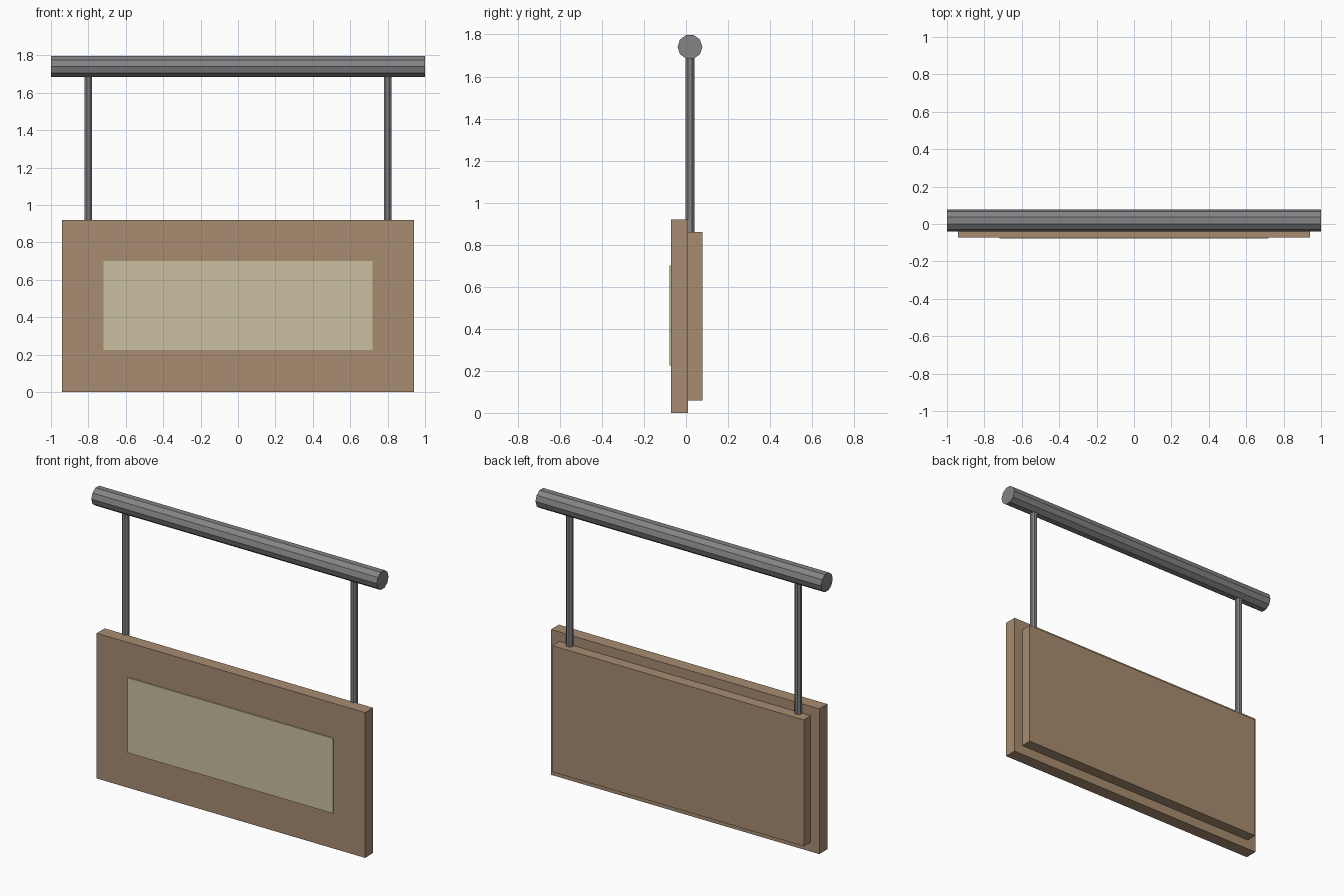
import bpy
from math import pi

cube = bpy.data.objects.get("Cube")
if cube:
    bpy.data.objects.remove(cube, do_unlink=True)


def material(name, rgb):
    mat = bpy.data.materials.new(name)
    mat.use_nodes = True
    color = (*rgb, 1.0)
    mat.diffuse_color = color
    mat.node_tree.nodes["Principled BSDF"].inputs["Base Color"].default_value = color
    return mat


wood = material("tan wood", (0.39, 0.265, 0.165))
cream = material("cream panel", (0.60, 0.53, 0.36))
metal = material("grey metal", (0.23, 0.23, 0.24))


def finish(name, mat):
    obj = bpy.context.object
    obj.name = obj.data.name = name
    obj.data.materials.append(mat)
    return obj


def slab(name, half_width, y0, y1, z0, z1, mat):
    bpy.ops.mesh.primitive_cube_add(size=1, location=(0, (y0 + y1) / 2, (z0 + z1) / 2))
    bpy.context.object.scale = (2 * half_width, y1 - y0, z1 - z0)
    bpy.ops.object.transform_apply(location=False, rotation=False, scale=True)
    return finish(name, mat)


def rod(name, sides, radius, length, location, rotation, mat):
    bpy.ops.mesh.primitive_cylinder_add(vertices=sides, radius=radius, depth=length,
                                        location=location, rotation=rotation)
    return finish(name, mat)


# Sign boards and the raised face plate
slab("front_board", 0.94, -0.071, 0.009, 0, 0.92, wood)
slab("back_board", 0.88, 0.009, 0.0785, 0.06, 0.86, wood)
slab("face_plate", 0.72, -0.0785, -0.071, 0.225, 0.70, cream)

# Horizontal bar, with a corner of its ten-sided section facing front and back
bar_y, bar_z = 0.019, 1.741
rod("top_bar", 10, 0.059, 2.0, (0, bar_y, bar_z), (0, pi / 2, 0), metal)

# Hanging rods from the bar down into the boards
rod_bottom = 0.84
for side, x in (("left", 0.8), ("right", -0.8)):
    rod(side + "_hanger", 8, 0.022, bar_z - rod_bottom,
        (x, bar_y, (bar_z + rod_bottom) / 2), (0, 0, pi / 8), metal)
